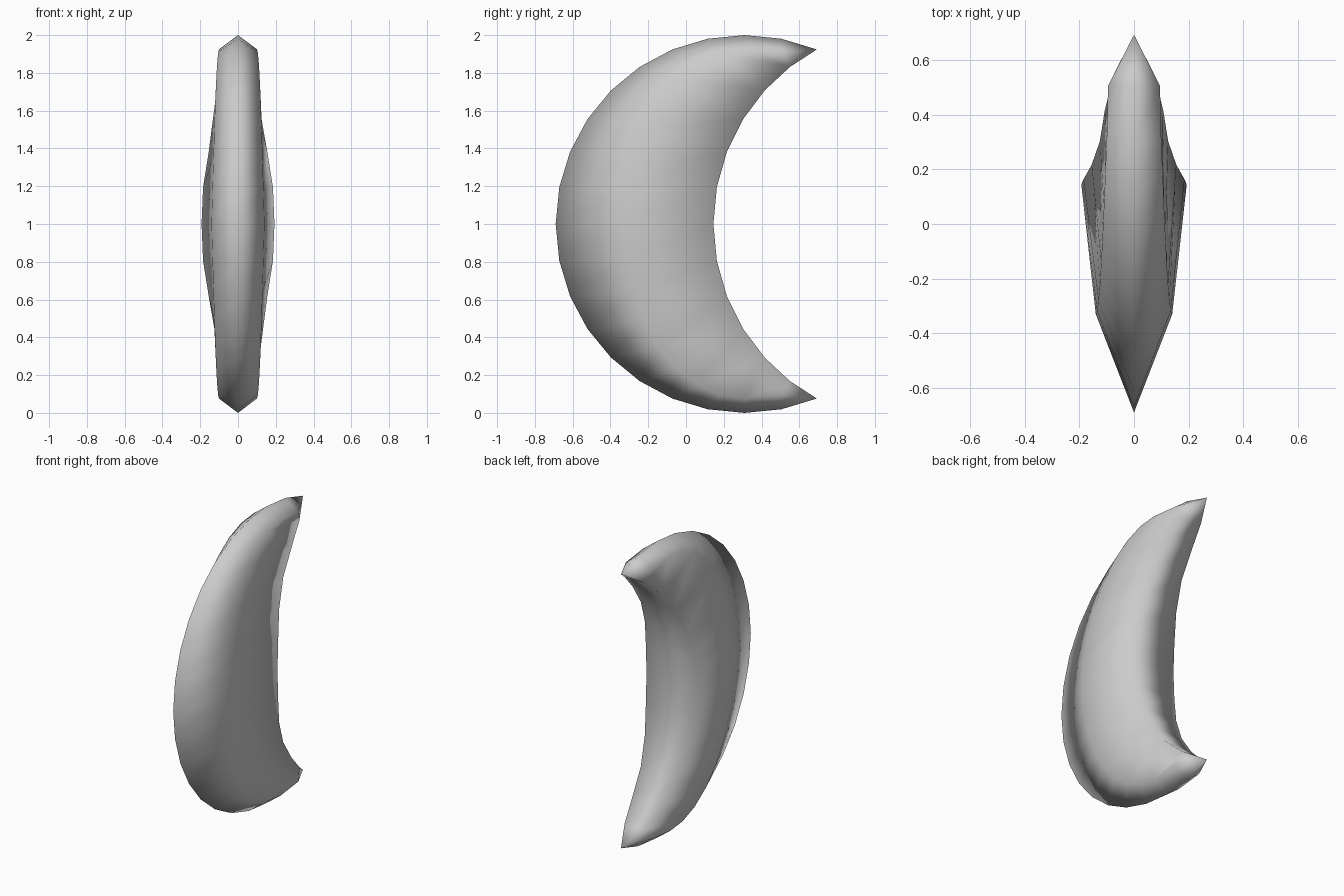
import bpy, bmesh
from math import sin, cos, sqrt, radians

if "Cube" in bpy.data.objects:
    bpy.data.objects.remove(bpy.data.objects["Cube"])

STEP = radians(11.25)
N = 10                                                # steps from middle to tip
INNER_X = [0.193, 0.185, 0.155, 0.125, 0.107, 0.073, 0]  # half widths of concave face
INNER_OF = [0, 1, 2, 2, 3, 3, 4, 4, 5, 5, 6]          # inner point used at each step
TIP = (0, 0.69, 0.924)


# Section point positions; z is measured from the middle height
def outer(k):
    return (0, 0.31 - cos(k * STEP), sin(k * STEP))


def ridge(k):
    if k == N:
        return TIP
    c = cos(k * STEP)
    return (0.14 - 0.005 * k, 0.31 - (0.64 if c > 0 else 1.0) * c, 0.925 * sin(k * STEP))


def inner(k):
    i = INNER_OF[k]
    if i == 6:
        return TIP
    z = sin(i * STEP)
    return (INNER_X[i], 0.145 + 1.056 - sqrt(1.056 ** 2 - z * z), z)


bm = bmesh.new()


# Five-sided section: outer edge, two side ridges, two inner edges
def section(k):
    s = -1 if k < 0 else 1
    o, r, i = outer(abs(k)), ridge(abs(k)), inner(abs(k))
    loop = [o, r, i, (-i[0], i[1], i[2]), (-r[0], r[1], r[2])]
    return [(x, y, 1 + s * z) for x, y, z in loop]


def vert(p, cache={}):
    key = tuple(round(c, 2) + 0.0 for c in p)
    if key not in cache:
        cache[key] = bm.verts.new(p)
    return cache[key]


# Skin neighbouring sections; repeated points collapse to triangles
rings = [[vert(p) for p in section(k)] for k in range(-N, N + 1)]
for a, b in zip(rings, rings[1:]):
    for j in range(5):
        n = (j + 1) % 5
        face = list(dict.fromkeys([a[j], a[n], b[n], b[j]]))
        if len(face) > 2:
            bm.faces.new(face)

bmesh.ops.recalc_face_normals(bm, faces=bm.faces)
mesh = bpy.data.meshes.new("crescent")
bm.to_mesh(mesh)
bm.free()
for p in mesh.polygons:
    p.use_smooth = True
bpy.context.collection.objects.link(bpy.data.objects.new("crescent", mesh))
